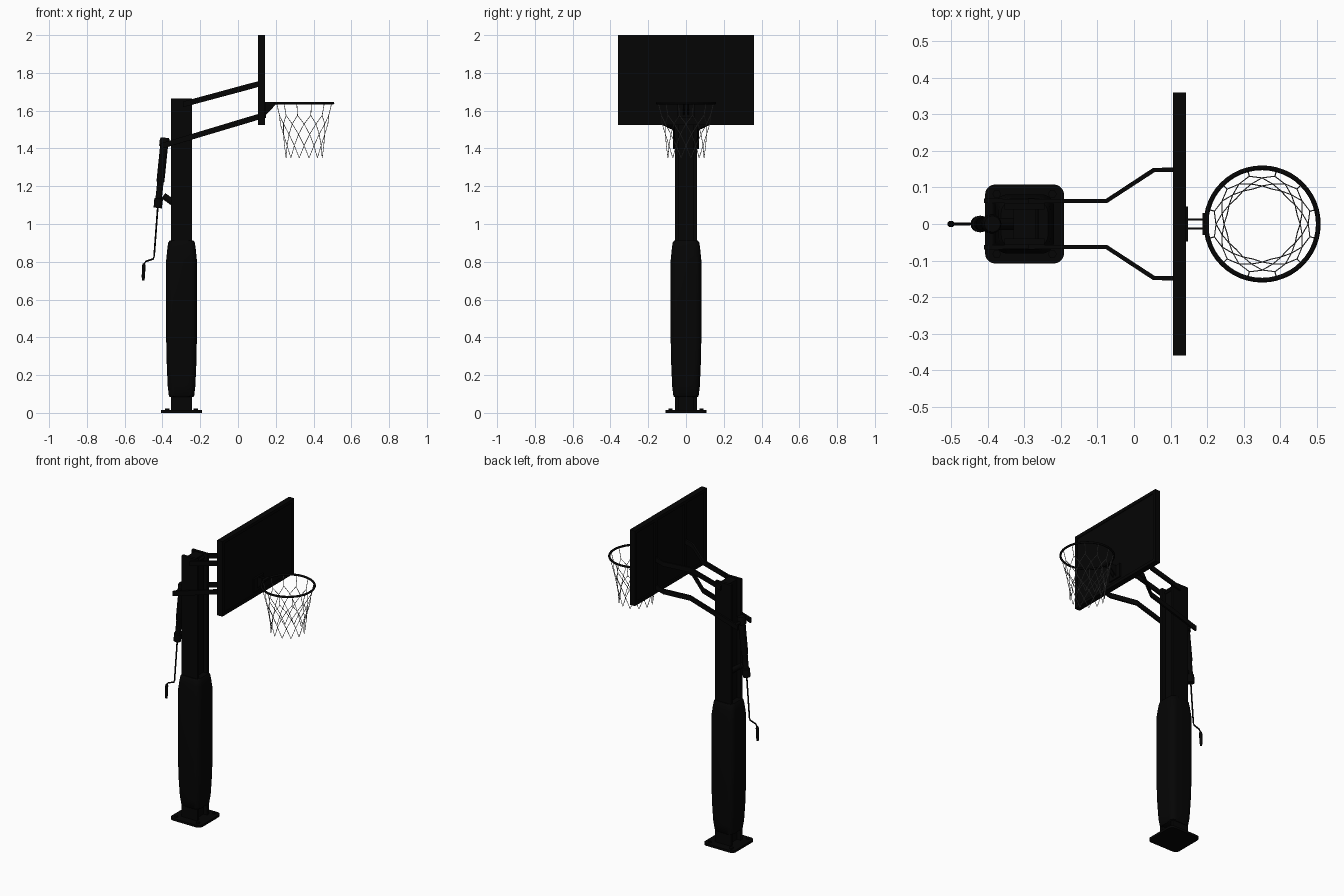
import bpy, bmesh, math
from mathutils import Vector

if "Cube" in bpy.data.objects:
    bpy.data.objects.remove(bpy.data.objects["Cube"])


def material(name, v):
    m = bpy.data.materials.new(name)
    m.use_nodes = True
    m.diffuse_color = (v, v, v, 1)
    m.node_tree.nodes["Principled BSDF"].inputs["Base Color"].default_value = (v, v, v, 1)
    return m


BLACK = material("black", 0.0015)
GREY = material("net_grey", 0.2)


def finish(name, bm, smooth=False, mat=BLACK):
    bmesh.ops.recalc_face_normals(bm, faces=bm.faces)
    me = bpy.data.meshes.new(name)
    bm.to_mesh(me)
    bm.free()
    me.materials.append(mat)
    ob = bpy.data.objects.new(name, me)
    bpy.context.collection.objects.link(ob)
    if smooth:
        bpy.ops.object.select_all(action='DESELECT')
        ob.select_set(True)
        bpy.context.view_layer.objects.active = ob
        bpy.ops.object.shade_smooth_by_angle(angle=math.radians(40))


def add_box(bm, x, y, z):
    """Box from (min, max) ranges on each axis."""
    v = bmesh.ops.create_cube(bm, size=1)["verts"]
    for p in v:
        p.co = [r[0] + (c + 0.5) * (r[1] - r[0]) for r, c in zip((x, y, z), p.co)]


def boxes(name, *ranges):
    bm = bmesh.new()
    for r in ranges:
        add_box(bm, *r)
    finish(name, bm)


def loft(bm, rings, closed=False):
    """Skin equal-length rings of points, capping open ends."""
    vs = [[bm.verts.new(p) for p in r] for r in rings]
    n = len(vs[0])
    pairs = list(zip(vs, vs[1:])) + ([(vs[-1], vs[0])] if closed else [])
    for a, b in pairs:
        for i in range(n):
            j = (i + 1) % n
            bm.faces.new((a[i], a[j], b[j], b[i]))
    if not closed:
        bm.faces.new(vs[0])
        bm.faces.new(vs[-1])


def add_tube(bm, pts, radii, sides=12, closed=False):
    """Round tube along a path, one radius for all or one per point."""
    pts = [Vector(p) for p in pts]
    n = len(pts)
    if not isinstance(radii, (list, tuple)):
        radii = [radii] * n
    rings = []
    for i, p in enumerate(pts):
        a = pts[i - 1] if closed or i else p
        b = pts[(i + 1) % n] if closed or i < n - 1 else p
        t = (b - a).normalized()
        u = t.cross(Vector((0, 0, 1)) if abs(t.z) < 0.9 else Vector((0, 1, 0))).normalized()
        w = t.cross(u)
        rings.append([p + radii[i] * (u * math.cos(k * math.tau / sides) + w * math.sin(k * math.tau / sides))
                      for k in range(sides)])
    loft(bm, rings, closed)


def tube(name, pts, radii, sides=12, closed=False):
    bm = bmesh.new()
    add_tube(bm, pts, radii, sides, closed)
    finish(name, bm, True)


def rounded_rect(cx, hx, hy, r, z, seg=5):
    pts = []
    for q, (sx, sy) in enumerate(((1, 1), (-1, 1), (-1, -1), (1, -1))):
        for k in range(seg + 1):
            a = (q + k / seg) * math.pi / 2
            pts.append((cx + sx * (hx - r) + r * math.cos(a), sy * (hy - r) + r * math.sin(a), z))
    return pts


POST_X = -0.299

# Base plate with four anchor bolts
bm = bmesh.new()
loft(bm, [rounded_rect(POST_X, 0.108, 0.108, 0.028, z) for z in (0, 0.014)])
finish("base_plate", bm)
bm = bmesh.new()
for sx in (-1, 1):
    for sy in (-1, 1):
        x, y = POST_X + sx * 0.076, sy * 0.082
        add_tube(bm, [(x, y, 0.012), (x, y, 0.023)], 0.012, 6)
finish("anchor_bolts", bm)

# Post: two side plates joined by a recessed core
boxes("post",
      ((-0.354, -0.244), (0.04, 0.058), (0.01, 1.665)),
      ((-0.354, -0.244), (-0.058, -0.04), (0.01, 1.665)),
      ((-0.329, -0.269), (-0.04, 0.04), (0.01, 1.66)))

# Padding sleeve with tapered, rounded ends
bm = bmesh.new()
profile = [(0.085, 0.062), (0.09, 0.067), (0.14, 0.073), (0.25, 0.078), (0.38, 0.081),
           (0.81, 0.081), (0.87, 0.075), (0.90, 0.071), (0.912, 0.064)]
loft(bm, [rounded_rect(POST_X, h, h, 0.034, z) for z, h in profile])
finish("post_padding", bm, True)


# Cranked support arms, mirrored left and right
def arm(name, side, path, slope, z0, h=0.015, w=0.006):
    bm = bmesh.new()
    pts = [Vector((x, y * side)) for x, y in path]
    rings = []
    for i, p in enumerate(pts):
        t = (pts[min(i + 1, len(pts) - 1)] - pts[max(i - 1, 0)]).normalized()
        n = Vector((-t.y, t.x)) * w
        z = z0 + slope * (p.x + 0.24)
        rings.append([(p.x + a * n.x, p.y + a * n.y, z + b * h)
                      for a, b in ((1, 1), (-1, 1), (-1, -1), (1, -1))])
    loft(bm, rings)
    finish(name, bm)


bend = [(-0.075, 0.063), (0.055, 0.148), (0.108, 0.148)]
for label, s in (("left", 1), ("right", -1)):
    arm("upper_arm_" + label, s, [(-0.29, 0.063)] + bend, 0.27, 1.647)
    arm("lower_arm_" + label, s, [(-0.41, 0.063)] + bend, 0.30, 1.463)

# Pivot pins through the arms
bm = bmesh.new()
for x, z in ((-0.27, 1.64), (-0.29, 1.448), (-0.39, 1.425)):
    add_tube(bm, [(x, -0.068, z), (x, 0.068, z)], 0.009)
finish("pivot_pins", bm, True)

# Backboard: recessed panel, raised frame, rear struts
Y, Z0, Z1, F = 0.359, 1.525, 2.0, 0.02
boxes("backboard_panel", ((0.115, 0.137), (-Y + F, Y - F), (Z0 + F, Z1 - F)))
boxes("backboard_frame",
      ((0.106, 0.142), (-Y, Y), (Z0, Z0 + F)),
      ((0.106, 0.142), (-Y, Y), (Z1 - F, Z1)),
      ((0.106, 0.142), (-Y, -Y + F), (Z0 + F, Z1 - F)),
      ((0.106, 0.142), (Y - F, Y), (Z0 + F, Z1 - F)))
boxes("backboard_struts", *[((0.106, 0.116), (y - 0.012, y + 0.012), (Z0 + F, Z1 - F))
                            for y in (-0.148, 0.148)])

# Hoop bracket: mounting plate, two gussets and a rim tab
HX, HZ, HR = 0.35, 1.64, 0.1535
boxes("hoop_mount", ((0.135, 0.147), (-0.048, 0.048), (1.56, 1.645)),
      ((0.187, 0.205), (-0.03, 0.03), (1.634, 1.645)))
bm = bmesh.new()
for y in (-0.012, 0.012):
    loft(bm, [[(0.145, y + d, 1.645), (0.2, y + d, 1.645), (0.2, y + d, 1.632), (0.145, y + d, 1.575)]
              for d in (-0.003, 0.003)])
finish("hoop_gussets", bm)
tube("hoop_rim", [(HX + HR * math.cos(a * math.tau / 48), HR * math.sin(a * math.tau / 48), HZ)
                  for a in range(48)], 0.0065, 10, True)

# Net: short ties, then alternating diamond rows
N = 12
rows = [(0.150, 1.636), (0.135, 1.575), (0.126, 1.53), (0.113, 1.475), (0.104, 1.415), (0.099, 1.350)]


def knot(row, i):
    r, z = rows[row]
    a = math.tau * (i + 0.5) / N
    return (HX + r * math.cos(a), r * math.sin(a), z)


bm = bmesh.new()
for i in range(N):
    add_tube(bm, [knot(0, i), knot(1, i)], 0.0018, 5)
    for row in range(1, len(rows) - 1):
        off = i + (0 if row % 2 else 0.5)
        for d in (-0.5, 0.5):
            add_tube(bm, [knot(row, off), knot(row + 1, off + d)], 0.0016, 5)
finish("net", bm, True, GREY)

# Height adjuster: tapered jack body, bracket, crank and grip
top, low = Vector((-0.387, 0, 1.457)), Vector((-0.425, 0, 1.085))
body = [(0, 0.022), (0.03, 0.026), (0.12, 0.026), (0.13, 0.021), (0.62, 0.021),
        (0.64, 0.017), (0.86, 0.017), (0.87, 0.023), (1, 0.022)]
tube("jack_body", [top.lerp(low, t) for t, r in body], [r for t, r in body], 16)
tube("jack_bracket", [(-0.395, 0, 1.15), (-0.32, 0, 1.095)], 0.017, 12)
tube("crank_rod", [(-0.424, 0, 1.10), (-0.444, 0, 0.83), (-0.449, 0, 0.815),
                   (-0.488, 0, 0.802), (-0.497, 0, 0.79), (-0.502, 0, 0.74)], 0.0045, 8)
tube("crank_grip", [(-0.498, 0, 0.79), (-0.499, 0, 0.78), (-0.501, 0, 0.72), (-0.502, 0, 0.70)],
     [0.006, 0.009, 0.009, 0.006], 10)
